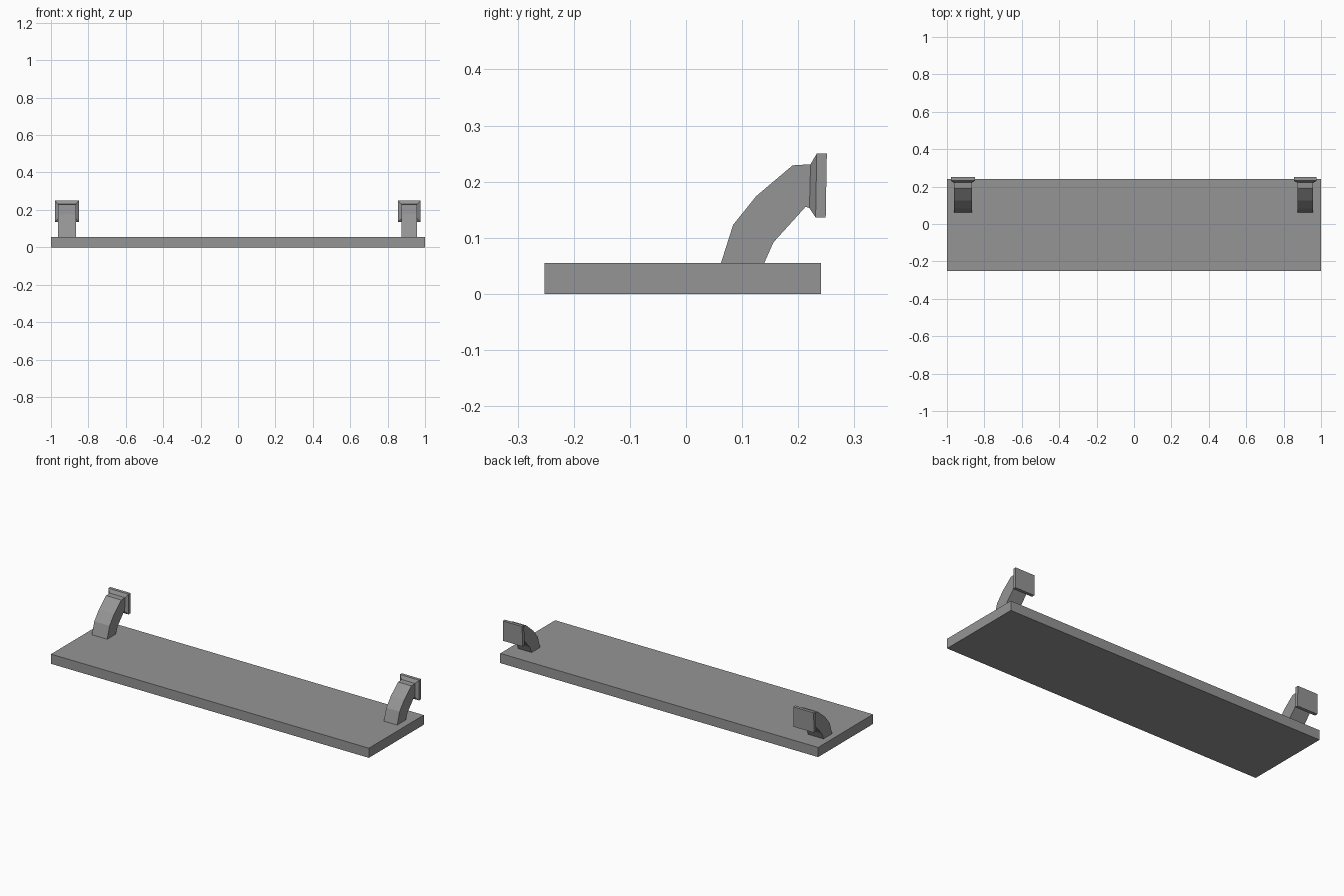
import bpy
import bmesh

old = bpy.data.objects.get("Cube")
if old:
    bpy.data.objects.remove(old, do_unlink=True)

# Single flat grey
grey = bpy.data.materials.new("plain grey")
grey.use_nodes = True
COLOUR = (0.3, 0.3, 0.3, 1)
grey.diffuse_color = COLOUR
grey.node_tree.nodes["Principled BSDF"].inputs["Base Color"].default_value = COLOUR


def loft(name, x, sections):
    """Join rectangular sections: (upper yz, lower yz, half width)."""
    bm = bmesh.new()
    rings = []
    for (y0, z0), (y1, z1), w in sections:
        corners = [(x - w, y0, z0), (x + w, y0, z0), (x + w, y1, z1), (x - w, y1, z1)]
        rings.append([bm.verts.new(c) for c in corners])
    for a, b in zip(rings, rings[1:]):
        for i in range(4):
            j = (i + 1) % 4
            bm.faces.new((a[i], a[j], b[j], b[i]))
    bm.faces.new(rings[0])
    bm.faces.new(rings[-1])
    bmesh.ops.recalc_face_normals(bm, faces=bm.faces)
    mesh = bpy.data.meshes.new(name)
    bm.to_mesh(mesh)
    bm.free()
    mesh.materials.append(grey)
    obj = bpy.data.objects.new(name, mesh)
    bpy.context.collection.objects.link(obj)
    return obj


# Board
loft("shelf_board", 0, [((-0.252, 0.055), (-0.252, 0), 1),
                        ((0.241, 0.055), (0.241, 0), 1)])

# Curved arms with flared wall plates
for side, x, arm, plate in (("right", -0.915, 0.048, 0.064),
                            ("left", 0.916, 0.042, 0.061)):
    loft(side + "_bracket_arm", x, [
        ((0.062, 0.054), (0.139, 0.054), arm),
        ((0.084, 0.123), (0.156, 0.092), arm),
        ((0.125, 0.174), (0.185, 0.124), arm),
        ((0.190, 0.229), (0.213, 0.155), arm),
        ((0.222, 0.231), (0.220, 0.153), arm),
    ])
    loft(side + "_wall_plate", x, [
        ((0.222, 0.231), (0.220, 0.153), arm),
        ((0.233, 0.250), (0.231, 0.136), plate),
        ((0.251, 0.250), (0.249, 0.136), plate),
    ])
